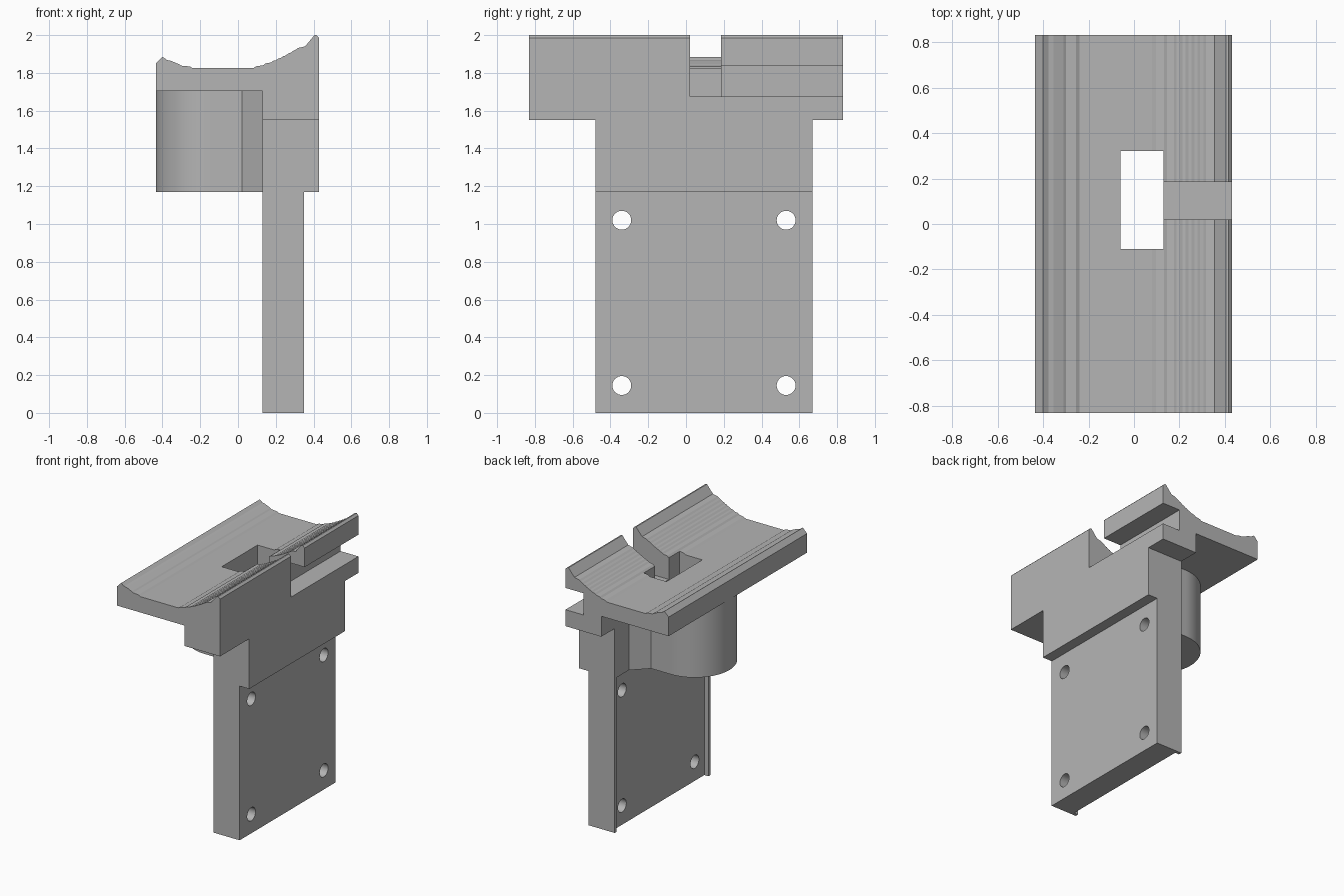
import bpy
import bmesh
import math
from mathutils import Vector

if "Cube" in bpy.data.objects:
    bpy.data.objects.remove(bpy.data.objects["Cube"], do_unlink=True)

grey = bpy.data.materials.new("plain_grey")
grey.use_nodes = True
grey.diffuse_color = (0.46, 0.46, 0.46, 1)
grey.node_tree.nodes["Principled BSDF"].inputs["Base Color"].default_value = (0.46, 0.46, 0.46, 1)


def prism(name, points, axis, low, high):
    """Extrude a closed 2D outline along axis x (y,z), y (x,z) or z (x,y)."""
    place = {"x": lambda p: (low, p[0], p[1]),
             "y": lambda p: (p[0], low, p[1]),
             "z": lambda p: (p[0], p[1], low)}[axis]
    bm = bmesh.new()
    face = bm.faces.new([bm.verts.new(place(p)) for p in points])
    out = bmesh.ops.extrude_face_region(bm, geom=[face])
    shift = Vector([high - low if a == axis else 0 for a in "xyz"])
    moved = [v for v in out["geom"] if isinstance(v, bmesh.types.BMVert)]
    bmesh.ops.translate(bm, verts=moved, vec=shift)
    bmesh.ops.recalc_face_normals(bm, faces=bm.faces)
    mesh = bpy.data.meshes.new(name)
    bm.to_mesh(mesh)
    bm.free()
    mesh.materials.append(grey)
    obj = bpy.data.objects.new(name, mesh)
    bpy.context.collection.objects.link(obj)
    return obj


def rect(a0, a1, b0, b1):
    return [(a0, b0), (a1, b0), (a1, b1), (a0, b1)]


def arc(cx, cy, r, start, end, n):
    angles = [math.radians(start + (end - start) * i / n) for i in range(n + 1)]
    return [(cx + r * math.cos(a), cy + r * math.sin(a)) for a in angles]


def cut(target, cutter):
    cutter.hide_render = True
    mod = target.modifiers.new("cut", "BOOLEAN")
    mod.operation = "DIFFERENCE"
    mod.solver = "EXACT"
    mod.object = cutter
    bpy.context.view_layer.objects.active = target
    bpy.ops.object.modifier_apply(modifier=mod.name)
    bpy.data.objects.remove(cutter, do_unlink=True)


def smooth(obj):
    bpy.ops.object.select_all(action="DESELECT")
    obj.select_set(True)
    bpy.context.view_layer.objects.active = obj
    bpy.ops.object.shade_smooth_by_angle(angle=math.radians(30))


INNER, OUTER, SIDE = 0.13, 0.43, -0.435      # main x planes
FRONT, BACK = -0.48, 0.67                    # plate ends in y
MID_Y = 0.1

# Cradle: trough with finely stepped flanks, one high rim and one low rim
low_rim = [(SIDE, 1.85), (-0.4, 1.885), (-0.375, 1.868), (-0.355, 1.864),
           (-0.31, 1.845), (-0.3, 1.838), (-0.255, 1.834), (-0.24, 1.825)]
high_rim = [(0.08, 1.825), (0.097, 1.835), (0.133, 1.84), (0.145, 1.85)]
for i in range(6):
    x = 0.175 + 0.026 * i
    z = 1.855 + 0.011 * i + 0.0005 * i * i
    high_rim += [(x, z), (x + 0.012, z + 0.009)]
high_rim += [(0.355, 1.94), (0.405, 2.0), (0.415, 2.0), (OUTER, 1.985)]
under = [(OUTER, 1.55), (INNER, 1.55), (INNER, 1.705), (SIDE, 1.705)]
cradle = prism("cradle", low_rim + high_rim + under, "y", -0.83, 0.83)

# Window, cross notch and side slot in the cradle
cut(cradle, prism("window_cutter", rect(-0.06, INNER, -0.11, 0.32), "z", 1.6, 2.1))
cut(cradle, prism("notch_cutter", rect(0.02, 0.185, 1.675, 2.1), "x", INNER - 0.01, 0.5))
cut(cradle, prism("slot_cutter", rect(0.1, 0.9, 1.675, 1.84), "x", 0.28, 0.5))

# Block between cradle and plate
prism("support_block", rect(FRONT, BACK, 1.17, 1.55), "x", INNER, OUTER)

# Rounded boss with the window running down through it
R = 0.29
outline = [(INNER, MID_Y + R + 0.11), (0.02, MID_Y + R)]
outline += arc(SIDE + R, MID_Y, R, 90, 270, 40)
outline += [(0.02, MID_Y - R), (INNER, MID_Y - R - 0.11)]
outline += [(INNER, -0.11), (-0.06, -0.11), (-0.06, 0.32), (INNER, 0.32)]
smooth(prism("rounded_boss", outline, "z", 1.17, 1.705))

# Mounting plate: shallow recess between two edge ribs, four screw holes
RIB, DEPTH = 0.025, 0.035
plate_outline = [(0.35, FRONT), (0.35, BACK), (INNER, BACK), (INNER, BACK - RIB),
                 (INNER + DEPTH, BACK - RIB), (INNER + DEPTH, FRONT + RIB),
                 (INNER, FRONT + RIB), (INNER, FRONT)]
plate = prism("mounting_plate", plate_outline, "z", 0, 1.17)
for y in (-0.34, 0.53):
    for z in (0.145, 1.02):
        circle = arc(y, z, 0.05, 0, 360, 32)[:-1]
        cut(plate, prism("hole_cutter", circle, "x", 0, 0.5))
smooth(plate)
